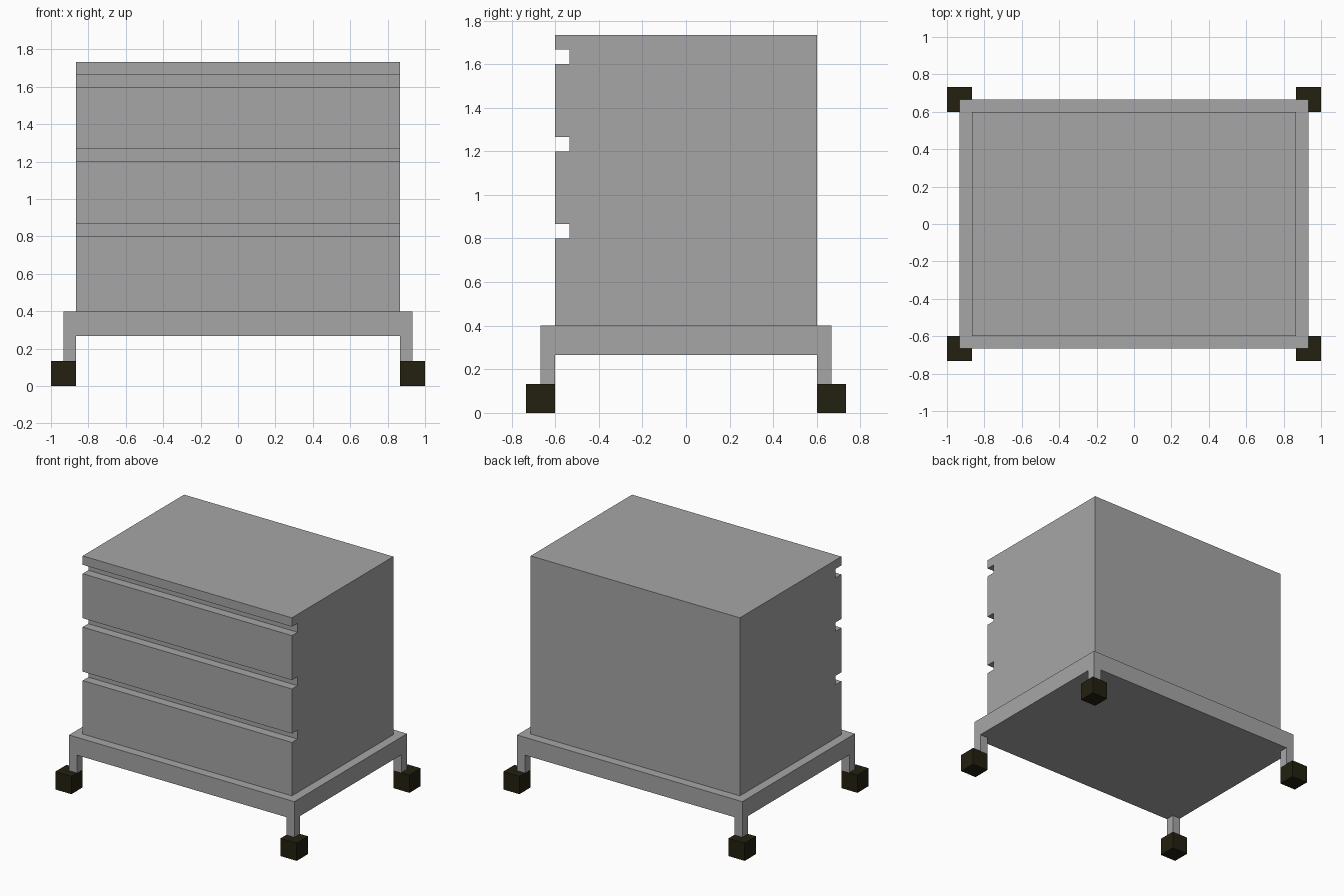
import bpy, bmesh

if "Cube" in bpy.data.objects:
    bpy.data.objects.remove(bpy.data.objects["Cube"])

U = 1 / 15  # grid unit of the design


def material(name, rgb):
    m = bpy.data.materials.new(name)
    m.diffuse_color = (*rgb, 1)
    m.use_nodes = True
    m.node_tree.nodes["Principled BSDF"].inputs["Base Color"].default_value = m.diffuse_color
    return m


grey = material("grey", (0.38, 0.38, 0.38))
dark = material("dark olive", (0.017, 0.015, 0.005))


def add_object(name, bm, mat):
    bmesh.ops.recalc_face_normals(bm, faces=bm.faces)
    me = bpy.data.meshes.new(name)
    bm.to_mesh(me)
    bm.free()
    me.materials.append(mat)
    ob = bpy.data.objects.new(name, me)
    bpy.context.collection.objects.link(ob)
    return ob


def box(name, lo, hi, mat):
    bm = bmesh.new()
    bmesh.ops.create_cube(bm, size=1)
    for v in bm.verts:
        v.co = [(hi[i] if v.co[i] > 0 else lo[i]) * U for i in range(3)]
    return add_object(name, bm, mat)


# Cabinet: side profile with three finger grooves, extruded across the width
profile = [(9, 6), (-9, 6)]
for z in (12, 18, 24):
    profile += [(-9, z), (-8, z), (-8, z + 1), (-9, z + 1)]
profile += [(-9, 26), (9, 26)]
bm = bmesh.new()
face = bm.faces.new([bm.verts.new((-13 * U, y * U, z * U)) for y, z in profile])
ext = bmesh.ops.extrude_face_region(bm, geom=[face], use_keep_orig=True)
moved = [g for g in ext["geom"] if isinstance(g, bmesh.types.BMVert)]
bmesh.ops.translate(bm, verts=moved, vec=(26 * U, 0, 0))
add_object("drawer_cabinet", bm, grey)

# Base slab
box("base_slab", (-14, -10, 4), (14, 10, 6), grey)

# Legs and feet at the four corners
for sx, side in ((-1, "left"), (1, "right")):
    for sy, end in ((-1, "front"), (1, "back")):
        for part, size, z0, z1, mat in (("leg", 1, 2, 4, grey), ("foot", 2, 0, 2, dark)):
            xs = sorted((sx * 13, sx * (13 + size)))
            ys = sorted((sy * 9, sy * (9 + size)))
            box(f"{end}_{side}_{part}", (xs[0], ys[0], z0), (xs[1], ys[1], z1), mat)
